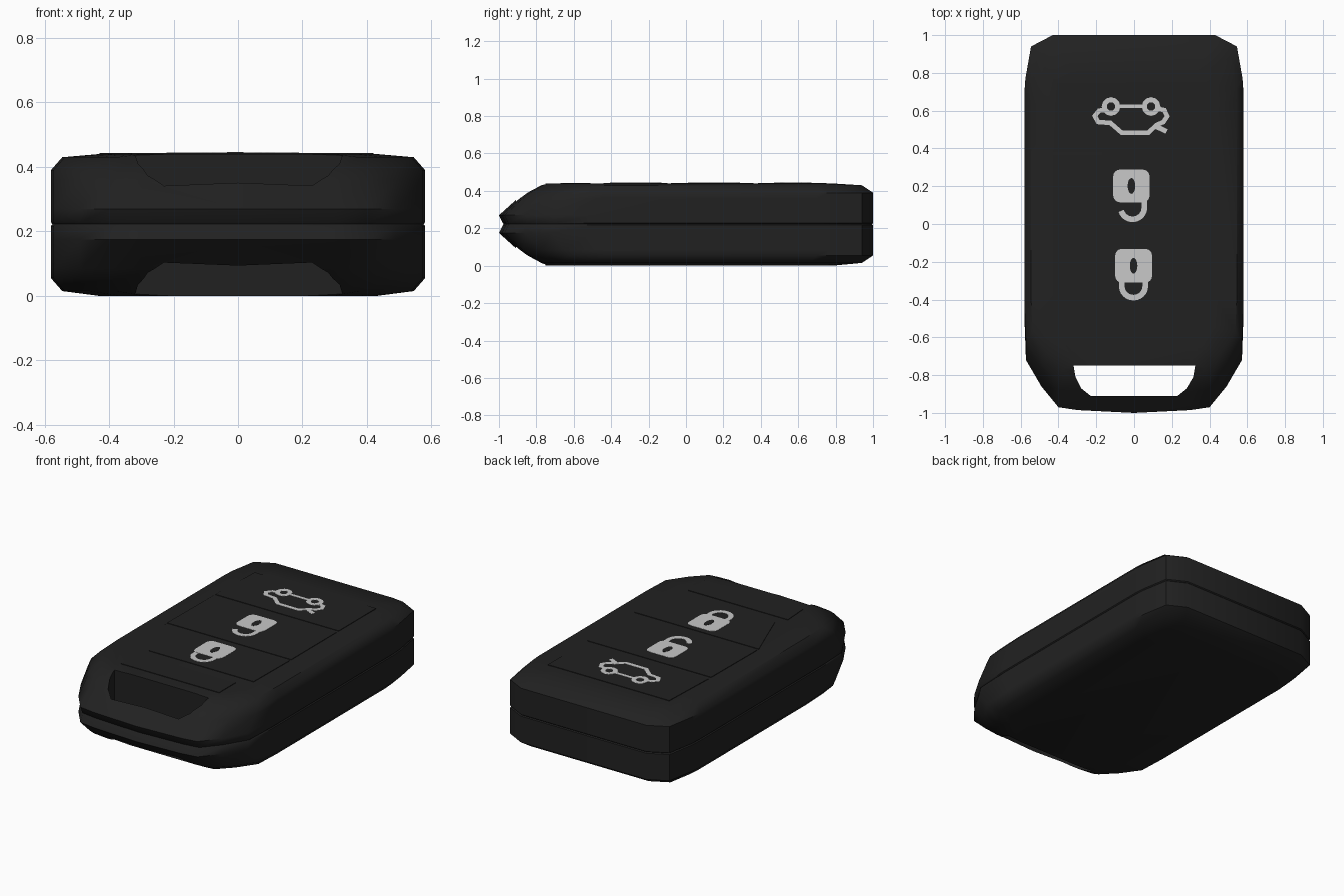
import bpy, bmesh, math
from mathutils import Vector

if "Cube" in bpy.data.objects:
    bpy.data.objects.remove(bpy.data.objects["Cube"])

H = 0.445


def material(name, v):
    m = bpy.data.materials.new(name)
    m.diffuse_color = (v, v, v, 1)
    m.use_nodes = True
    m.node_tree.nodes["Principled BSDF"].inputs["Base Color"].default_value = m.diffuse_color
    return m


black = material("black plastic", 0.0155)
grey = material("light grey print", 0.58)


def finish(bm, name, mat, angle=None):
    bmesh.ops.recalc_face_normals(bm, faces=bm.faces)
    me = bpy.data.meshes.new(name)
    bm.to_mesh(me)
    bm.free()
    ob = bpy.data.objects.new(name, me)
    bpy.context.collection.objects.link(ob)
    me.materials.append(mat)
    return ob


def add_prism(bm, pts, z0, z1):
    lo = [bm.verts.new((x, y, z0)) for x, y in pts]
    hi = [bm.verts.new((x, y, z1)) for x, y in pts]
    bm.faces.new(lo[::-1])
    bm.faces.new(hi)
    n = len(pts)
    for i in range(n):
        j = (i + 1) % n
        bm.faces.new((lo[i], lo[j], hi[j], hi[i]))


def prism(name, pts, z0, z1, mat):
    bm = bmesh.new()
    add_prism(bm, pts, z0, z1)
    return finish(bm, name, mat)


def add_stroke(bm, path, width, z0, z1, closed=False):
    """Ribbon of constant width along a 2D path, with mitred joints."""
    p = [Vector(q) for q in path]
    n = len(p)
    rings = []
    for i in range(n):
        a = p[i - 1] if (closed or i > 0) else None
        b = p[(i + 1) % n] if (closed or i < n - 1) else None
        d0 = (p[i] - a).normalized() if a is not None else None
        d1 = (b - p[i]).normalized() if b is not None else d0
        d0 = d0 if d0 is not None else d1
        t = (d0 + d1).normalized()
        off = Vector((-t.y, t.x)) * (width / 2 / max(0.5, t.dot(d1)))
        l, r = p[i] + off, p[i] - off
        rings.append([bm.verts.new((q.x, q.y, z)) for q, z in ((l, z0), (r, z0), (r, z1), (l, z1))])
    for i in range(n if closed else n - 1):
        a, b = rings[i], rings[(i + 1) % n]
        for k in range(4):
            bm.faces.new((a[k], a[(k + 1) % 4], b[(k + 1) % 4], b[k]))
    if not closed:
        bm.faces.new(rings[0])
        bm.faces.new(rings[-1][::-1])


def arc(cx, cy, rx, ry, a0, a1, n):
    return [(cx + rx * math.cos(math.radians(a0 + (a1 - a0) * i / n)),
             cy + ry * math.sin(math.radians(a0 + (a1 - a0) * i / n))) for i in range(n + 1)]


def round_rect(x0, x1, y0, y1, r):
    return (arc(x1 - r, y1 - r, r, r, 0, 90, 4) + arc(x0 + r, y1 - r, r, r, 90, 180, 4)
            + arc(x0 + r, y0 + r, r, r, 180, 270, 4) + arc(x1 - r, y0 + r, r, r, 270, 360, 4))


# body: one plan outline lofted through height levels, mirrored about the seam
half = [(0.0, -1), (0.3, -0.985), (0.40, -0.97), (0.49, -0.86), (0.572, -0.72), (0.58, -0.5),
        (0.58, 0.7), (0.575, 0.77), (0.545, 0.94), (0.43, 1), (0, 1)]
outline = half + [(-x, y) for x, y in half[-2:0:-1]]
# z, half width, front reach, back reach
upper = [(0.228, 0.58, 0.979, 1), (0.27, 0.58, 1, 1), (0.36, 0.58, 0.90, 1), (0.39, 0.58, 0.86, 1),
         (0.43, 0.545, 0.79, 0.94), (0.44, 0.43, 0.76, 0.78)]
lower = [(H - z, w, f, b) for z, w, f, b in upper[::-1]]
lower[0] = (0.0,) + lower[0][1:]
levels = lower + [(H / 2, 0.575, 0.974, 0.995)] + upper
bm = bmesh.new()
rings = [[bm.verts.new((x * w / 0.58, y * (f if y < 0 else b), z)) for x, y in outline]
         for z, w, f, b in levels]
n = len(outline)
for a, b in zip(rings, rings[1:]):
    for i in range(n):
        j = (i + 1) % n
        bm.faces.new((a[i], a[j], b[j], b[i]))
bm.faces.new(rings[0][::-1])
bm.faces.new(rings[-1])
body = finish(bm, "body_shell", black)

# key ring opening cut straight through the sloped front end
opening = [(-0.32, -0.75), (-0.31, -0.81), (-0.28, -0.87), (-0.23, -0.91),
           (0.23, -0.91), (0.28, -0.87), (0.315, -0.81), (0.325, -0.75)]
cutter = prism("ring_opening_cutter", opening, -0.2, 0.7, black)
mod = body.modifiers.new("opening", 'BOOLEAN')
mod.operation, mod.solver, mod.object = 'DIFFERENCE', 'EXACT', cutter
bpy.context.view_layer.objects.active = body
body.select_set(True)
bpy.ops.object.modifier_apply(modifier="opening")
bpy.data.objects.remove(cutter)
bpy.ops.object.shade_smooth_by_angle(angle=math.radians(42))

# button plates
TOP = 0.4435
buttons = {
    "trunk_button": [(-0.425, 0.385), (0.42, 0.385), (0.42, 0.75), (-0.41, 0.75)],
    "unlock_button": [(-0.43, -0.08), (0.42, -0.08), (0.42, 0.362), (-0.425, 0.362)],
    "lock_button": [(-0.30, -0.44), (0.415, -0.44), (0.42, -0.098), (-0.43, -0.098), (-0.36, -0.28)],
    "front_panel": [(-0.33, -0.67), (0.34, -0.67), (0.34, -0.51), (-0.34, -0.51)],
}
for name, pts in buttons.items():
    prism(name, pts, 0.425, TOP, black)

# printed symbols
Z0, Z1 = TOP - 0.002, TOP + 0.0015


def padlock(name, x0, x1, y0, y1, shackle):
    bm = bmesh.new()
    add_prism(bm, round_rect(x0, x1, y0, y1, 0.035), Z0, Z1)
    add_stroke(bm, shackle, 0.03, Z0, Z1 - 0.0003)
    finish(bm, name, grey)
    prism(name + "_keyhole", arc((x0 + x1) / 2, (y0 + y1) / 2, 0.02, 0.042, 0, 337.5, 15),
          Z0, Z1 + 0.001, black)


padlock("locked_symbol", -0.1, 0.095, -0.31, -0.132,
        [(-0.065, -0.30)] + arc(-0.003, -0.33, 0.062, 0.06, 180, 360, 12) + [(0.059, -0.30)])
padlock("unlocked_symbol", -0.11, 0.082, 0.115, 0.288,
        arc(-0.008, 0.085, 0.062, 0.06, 195, 360, 12) + [(0.054, 0.14)])

# car outline symbol: two rings joined by upper, lower and side lines
bm = bmesh.new()
for cx in (-0.122, 0.09):
    add_stroke(bm, arc(cx, 0.622, 0.036, 0.036, 0, 330, 11), 0.026, Z0, Z1, True)
add_stroke(bm, [(-0.09, 0.623), (0.06, 0.623)], 0.02, Z0, Z1 - 0.0003)
add_stroke(bm, [(-0.145, 0.605), (-0.185, 0.60), (-0.208, 0.572), (-0.19, 0.54), (-0.125, 0.535),
                (-0.065, 0.483), (0.075, 0.483), (0.12, 0.525), (0.155, 0.54), (0.175, 0.57),
                (0.16, 0.603), (0.115, 0.612)], 0.024, Z0, Z1 - 0.0003)
add_stroke(bm, [(0.115, 0.517), (0.172, 0.49)], 0.026, Z0, Z1 - 0.0006)
finish(bm, "car_symbol", grey)
